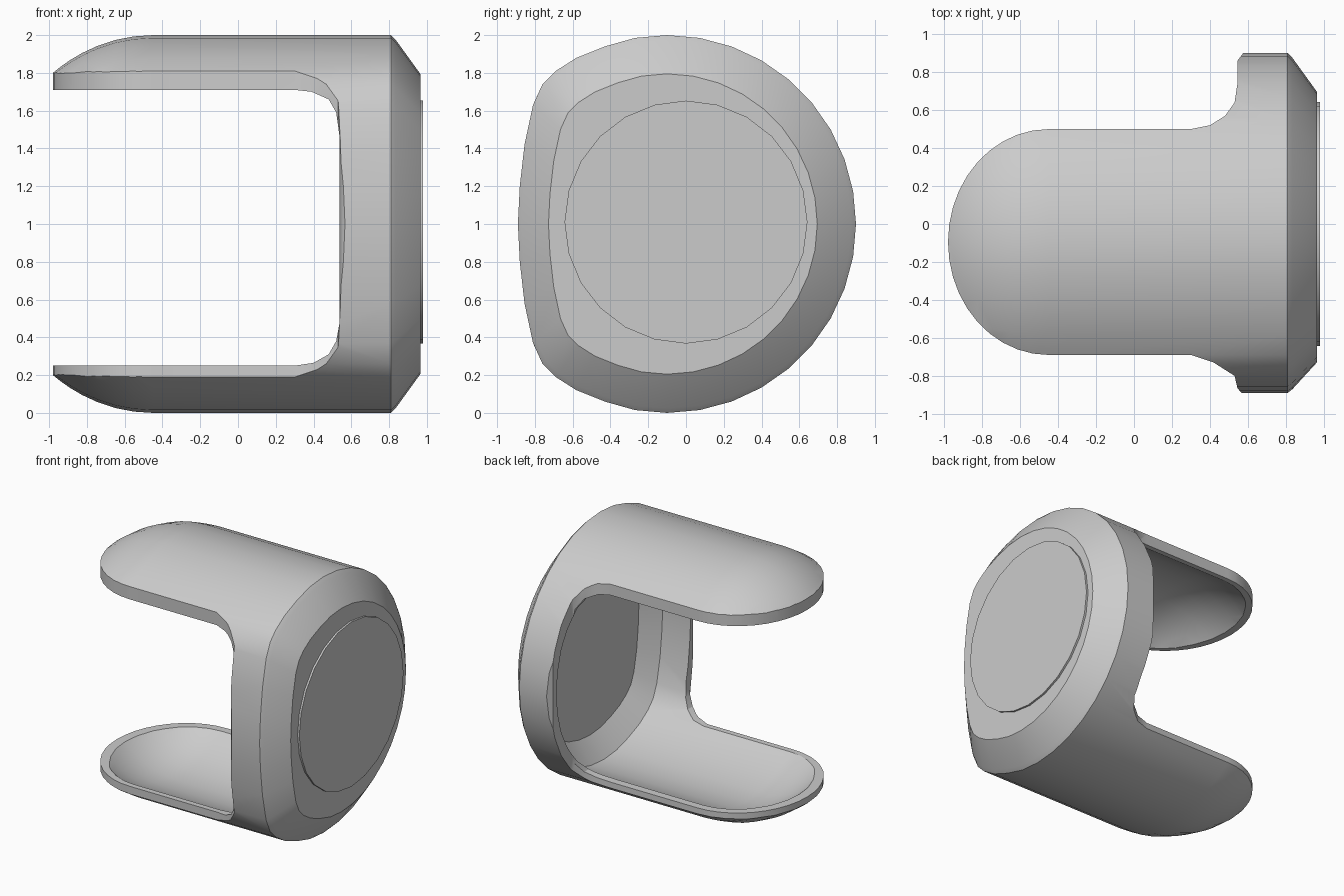
import bpy, bmesh
from math import sin, cos, pi, sqrt, radians
from mathutils import Vector

cube = bpy.data.objects.get("Cube")
if cube:
    bpy.data.objects.remove(cube, do_unlink=True)

grey = bpy.data.materials.new("light_grey")
grey.use_nodes = True
grey.diffuse_color = (0.6, 0.6, 0.6, 1)
grey.node_tree.nodes["Principled BSDF"].inputs["Base Color"].default_value = (0.6, 0.6, 0.6, 1)

CY, CZ = -0.1, 1.0      # centre line of the tube
START = -0.45           # where the rounded flap ends begin


def loft(name, rings):
    """Closed solid through rings of equal point count."""
    bm = bmesh.new()
    loops = [[bm.verts.new(p) for p in ring] for ring in rings]
    n = len(loops[0])
    for a, b in zip(loops, loops[1:]):
        for i in range(n):
            j = (i + 1) % n
            bm.faces.new((a[i], a[j], b[j], b[i]))
    bm.faces.new(loops[0])
    bm.faces.new(loops[-1])
    bmesh.ops.recalc_face_normals(bm, faces=bm.faces)
    mesh = bpy.data.meshes.new(name)
    bm.to_mesh(mesh)
    bm.free()
    mesh.materials.append(grey)
    obj = bpy.data.objects.new(name, mesh)
    bpy.context.collection.objects.link(obj)
    return obj


def combine(target, tool, operation):
    """Apply a boolean and discard the tool."""
    mod = target.modifiers.new(operation, 'BOOLEAN')
    mod.operation = operation
    mod.solver = 'EXACT'
    mod.object = tool
    bpy.context.view_layer.objects.active = target
    bpy.ops.object.modifier_apply(modifier=mod.name)
    bpy.data.objects.remove(tool, do_unlink=True)


def smooth(obj, angle):
    bpy.ops.object.select_all(action='DESELECT')
    obj.select_set(True)
    bpy.context.view_layer.objects.active = obj
    bpy.ops.object.shade_smooth_by_angle(angle=radians(angle))


# Cross-section: round at the back, flattened at the front
section = [(sin(pi * i / 18), cos(pi * i / 18)) for i in range(19)]
front = [(-0.17, 0.985), (-0.33, 0.94), (-0.48, 0.88), (-0.59, 0.81),
         (-0.66, 0.74), (-0.71, 0.63), (-0.755, 0.42), (-0.78, 0.2)]
section += [(y, -z) for y, z in front] + [(-0.79, 0)] + front[::-1]


def ring(x, s, sy=1, up=1, down=1):
    return [(x, CY + y * s * sy, CZ + z * s * (up if z > 0 else down))
            for y, z in section]


def tube(name, tip, low, tail, **scale):
    """Tube with a domed tip on the open side and a tapered base."""
    rings = [ring(tip - 0.03, sqrt(low), **scale)]
    for i in range(9):
        a = pi / 2 * (1 - i / 8)
        x = START + (tip - START) * sin(a)
        rings.append(ring(x, sqrt(low + (1 - low) * cos(a) ** 2), **scale))
    rings += [ring(x, s, **scale) for x, s in tail]
    return loft(name, rings)


body = tube("shell", -0.98, 0.64, [(0.81, 1), (0.835, 0.975), (0.965, 0.795)])

# Plan outline: two round-ended flaps flaring into the collar
plan = [(START - 0.53 * sin(pi * i / 20), -0.095 - 0.595 * cos(pi * i / 20))
        for i in range(21)]
plan += [(0.3, 0.5), (0.4, 0.52), (0.48, 0.57), (0.53, 0.64), (0.545, 0.74),
         (0.545, 0.86), (0.575, 0.9), (0.575, 1.2), (1.2, 1.2),
         (1.2, -1.2), (0.575, -1.2), (0.575, -0.9), (0.545, -0.865),
         (0.53, -0.8), (0.42, -0.73), (0.3, -0.69)]
outline = loft("outline", [[(x, y, z) for x, y in plan] for z in (-0.5, 2.5)])
combine(body, outline, 'INTERSECT')

# Side opening through front and back
opening = [(-1.2, 1.71), (0.3, 1.71), (0.39, 1.7), (0.48, 1.66), (0.52, 1.59),
           (0.538, 1.46), (0.538, 0.48), (0.52, 0.38), (0.48, 0.31),
           (0.4, 0.265), (0.3, 0.25), (-1.2, 0.25)]
window = loft("window", [[(x, y, z) for x, z in opening] for y in (-1.3, 1.3)])
combine(body, window, 'DIFFERENCE')

# Hollow interior
cavity = tube("cavity", -0.94, 0.6, [(0.78, 1), (0.9, 0.83)],
              sy=0.92, up=0.9, down=0.93)
combine(body, cavity, 'DIFFERENCE')
smooth(body, 28)

# Raised round plate on the closed end
plate = loft("end_plate", [[(x, 0.643 * cos(pi * i / 12), 1.01 + 0.643 * sin(pi * i / 12))
                            for i in range(24)] for x in (0.95, 0.98)])
smooth(plate, 28)
